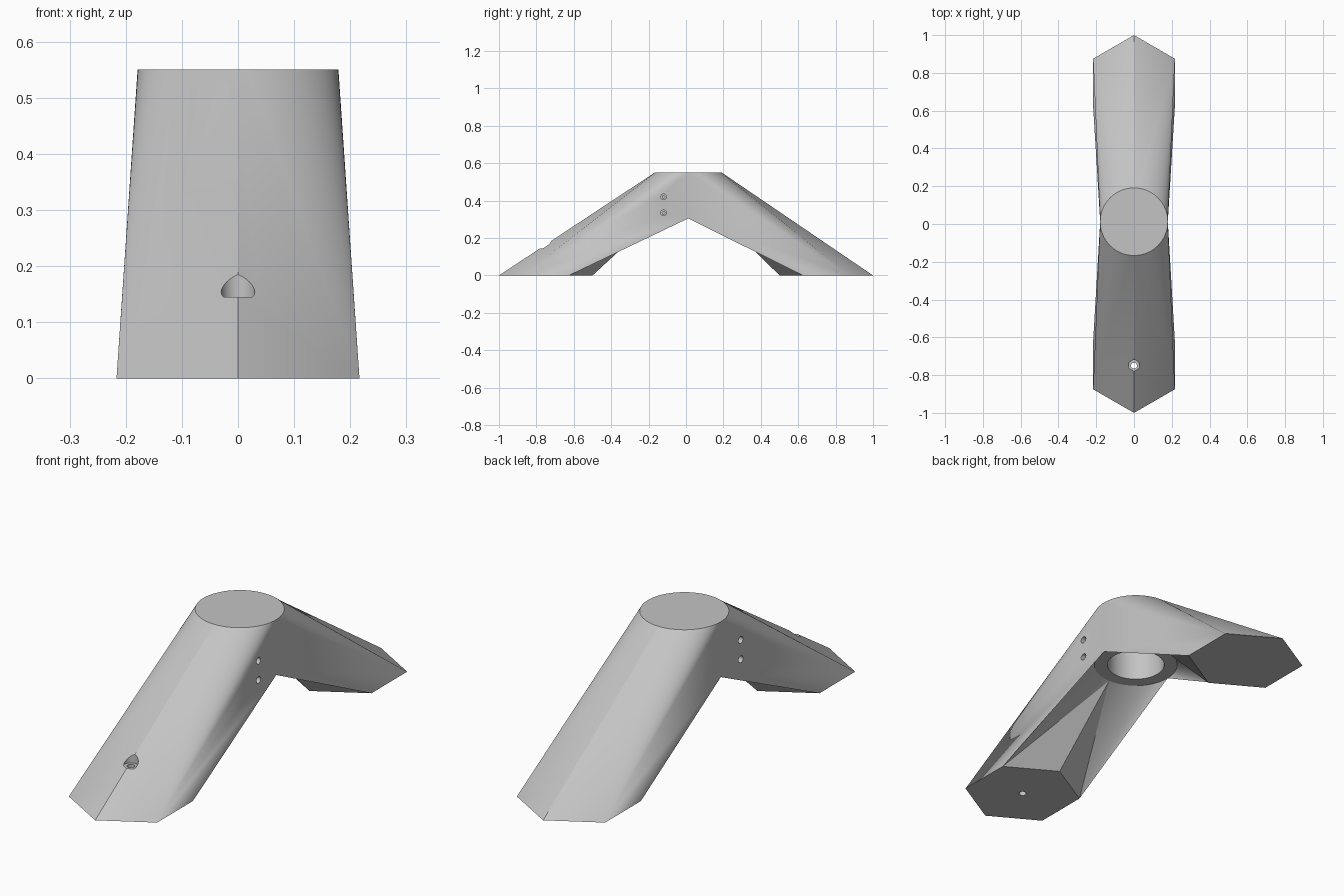
import bpy, bmesh, math
from mathutils import Matrix, Vector

cube = bpy.data.objects.get("Cube")
if cube:
    bpy.data.objects.remove(cube, do_unlink=True)

SEG = 64            # circle divisions, a multiple of four
HUB_Y = 0.012       # hub centre
HUB_R = 0.179
HUB_LOW, HUB_TOP = 0.305, 0.55
FOOT_Y, FOOT_R = 0.75, 0.25

grey = bpy.data.materials.new("light_grey")
grey.use_nodes = True
colour = (0.55, 0.55, 0.55, 1)
grey.diffuse_color = colour
grey.node_tree.nodes["Principled BSDF"].inputs["Base Color"].default_value = colour

bm = bmesh.new()


def ring(z):
    """Hub circle, starting at +x and running towards +y."""
    return [bm.verts.new((HUB_R * math.cos(a), HUB_Y + HUB_R * math.sin(a), z))
            for a in (2 * math.pi * i / SEG for i in range(SEG))]


def fan(tip, arc):
    for a, b in zip(arc, arc[1:]):
        bm.faces.new((tip, a, b))


# Round hub: flat top and flat underside
top, low = ring(HUB_TOP), ring(HUB_LOW)
bm.faces.new(top)
bm.faces.new(low)

# Two legs, each lofted from half of the hub to a hexagonal foot
for s in (-1, 1):
    foot = []
    for i in range(6):
        a = math.radians(90 + 60 * i)
        foot.append(bm.verts.new((FOOT_R * math.sin(a - math.pi / 2),
                                  s * (FOOT_Y + FOOT_R * math.cos(a - math.pi / 2)), 0)))
    bm.faces.new(foot)
    toe, heel = foot[0], foot[3]
    q = SEG // 4
    for side, outer, inner in ((1, foot[1], foot[2]), (-1, foot[5], foot[4])):
        # quarter arc from the side of the hub to its front or back
        start = 0 if side > 0 else 2 * q
        ids = [(start + s * side * k) % SEG for k in range(q + 1)]
        upper, lower = [top[i] for i in ids], [low[i] for i in ids]
        fan(outer, upper)
        bm.faces.new((outer, upper[-1], toe))
        fan(inner, lower)
        bm.faces.new((inner, lower[-1], heel))
        bm.faces.new((outer, upper[0], lower[0]))
        bm.faces.new((outer, lower[0], inner))

bmesh.ops.recalc_face_normals(bm, faces=bm.faces)
mesh = bpy.data.meshes.new("two_legged_bracket")
bm.to_mesh(mesh)
bm.free()
body = bpy.data.objects.new("two_legged_bracket", mesh)
bpy.context.collection.objects.link(body)
mesh.materials.append(grey)
bpy.context.view_layer.objects.active = body
body.select_set(True)


def drill(start, end, radius):
    """Cut a round hole between two points."""
    p, q = Vector(start), Vector(end)
    d = q - p
    cut = bmesh.new()
    bmesh.ops.create_cone(
        cut, cap_ends=True, segments=32, radius1=radius, radius2=radius, depth=d.length,
        matrix=Matrix.Translation((p + q) / 2) @ d.to_track_quat('Z', 'Y').to_matrix().to_4x4())
    cut_mesh = bpy.data.meshes.new("hole_cutter")
    cut.to_mesh(cut_mesh)
    cut.free()
    cut_mesh.materials.append(grey)
    cutter = bpy.data.objects.new("hole_cutter", cut_mesh)
    cutter.hide_render = True
    bpy.context.collection.objects.link(cutter)
    mod = body.modifiers.new("hole", 'BOOLEAN')
    mod.operation = 'DIFFERENCE'
    mod.solver = 'EXACT'
    mod.object = cutter
    bpy.ops.object.modifier_apply(modifier=mod.name)
    bpy.data.objects.remove(cutter, do_unlink=True)


# Socket under the hub
drill((0, HUB_Y, 0.1), (0, HUB_Y, 0.5), 0.123)
# Counterbored screw hole through the front foot
drill((0, -FOOT_Y, 0.145), (0, -FOOT_Y, 0.4), 0.03)
drill((0, -FOOT_Y, -0.1), (0, -FOOT_Y, 0.2), 0.016)
# Small screw holes in both sides of the hub
for side in (-1, 1):
    for z in (0.335, 0.42):
        drill((side * 0.3, -0.12, z), (side * 0.14, -0.12, z), 0.015)
        drill((side * 0.3, -0.12, z), (side * 0.1, -0.12, z), 0.007)

bpy.ops.object.shade_smooth_by_angle(angle=math.radians(20))
